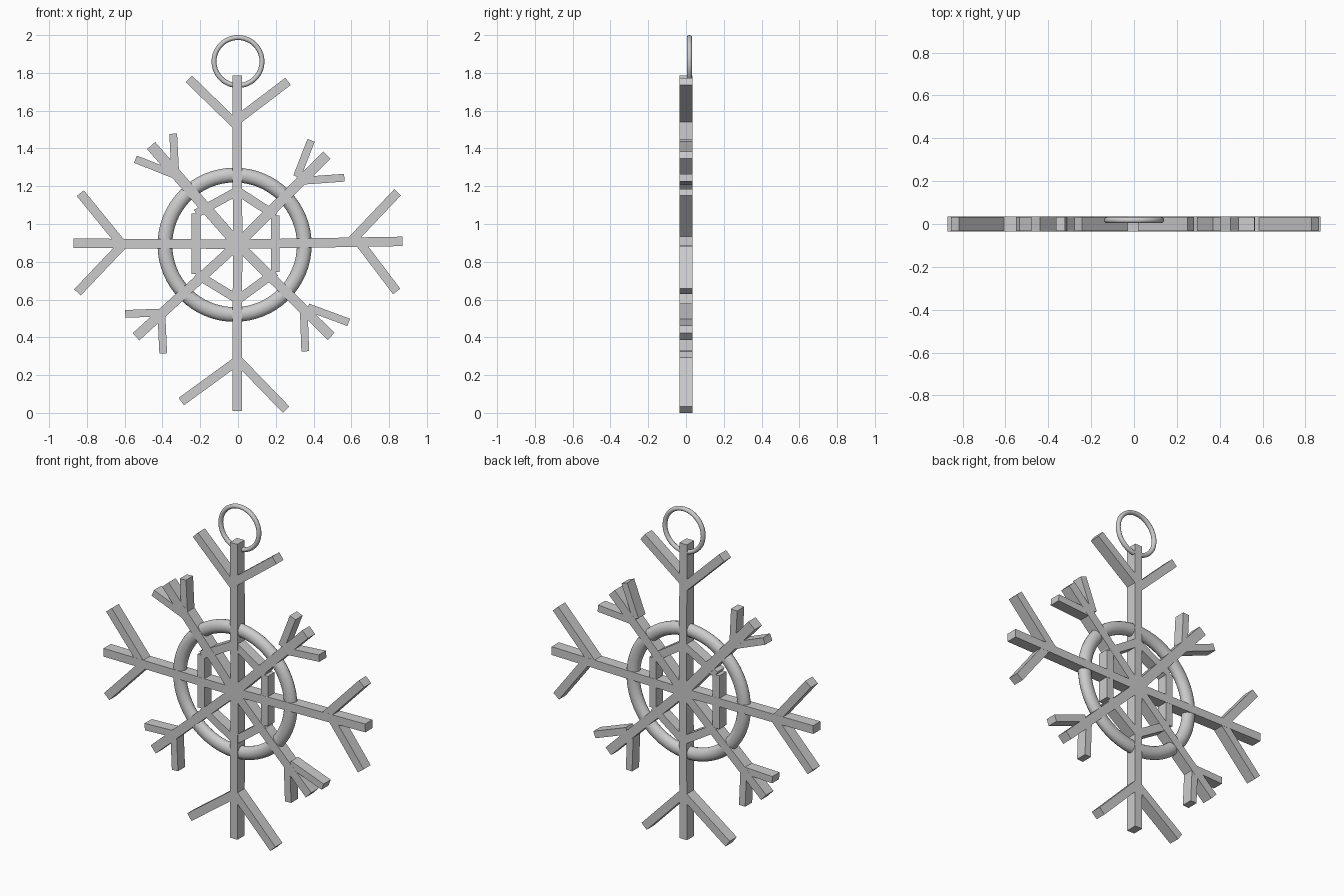
import bpy, math
from mathutils import Matrix, Vector

if "Cube" in bpy.data.objects:
    bpy.data.objects.remove(bpy.data.objects["Cube"])

HALF = 0.034            # half thickness of the flat bars
HUB = (-0.002, 0.893)   # centre of the snowflake (x, z)


def bar(name, a, b, width, half=HALF):
    """Square-ended bar from a to b in the xz plane."""
    p, q = Vector((a[0], 0, a[1])), Vector((b[0], 0, b[1]))
    d = q - p
    bpy.ops.mesh.primitive_cube_add(size=1)
    ob = bpy.context.object
    ob.name = name
    size = Matrix.Diagonal((d.length, 2 * half, width, 1))
    turn = Matrix.Rotation(-math.atan2(d.z, d.x), 4, 'Y')
    ob.data.transform(Matrix.Translation((p + q) / 2) @ turn @ size)
    return ob


def ring(name, x, y, z, major, minor, depth):
    """Upright ring facing the front; depth is its half thickness in y."""
    bpy.ops.mesh.primitive_torus_add(major_radius=major, minor_radius=minor,
                                     major_segments=64, minor_segments=16)
    ob = bpy.context.object
    ob.name = name
    ob.data.transform(Matrix.Translation((x, y, z))
                      @ Matrix.Rotation(math.pi / 2, 4, 'X')
                      @ Matrix.Diagonal((1, 1, depth / minor, 1)))
    bpy.ops.object.shade_smooth()


# Each arm: tip, width, then two side branches (start, end)
arms = {
    "top": ((-0.005, 1.785), 0.05,
            ((-0.005, 1.52), (-0.26, 1.768)), ((-0.005, 1.55), (0.265, 1.755))),
    "bottom": ((-0.005, 0.01), 0.05,
               ((-0.005, 0.275), (-0.30, 0.06)), ((-0.005, 0.285), (0.255, 0.017))),
    "left": ((-0.87, 0.898), 0.05,
             ((-0.62, 0.90), (-0.835, 1.163)), ((-0.615, 0.885), (-0.85, 0.638))),
    "right": ((0.87, 0.908), 0.05,
              ((0.60, 0.91), (0.845, 1.168)), ((0.63, 0.92), (0.84, 0.643))),
    "upper_left": ((-0.46, 1.415), 0.057,
                   ((-0.333, 1.28), (-0.343, 1.478)), ((-0.333, 1.26), (-0.543, 1.343))),
    "upper_right": ((0.47, 1.365), 0.054,
                    ((0.312, 1.25), (0.387, 1.443)), ((0.312, 1.227), (0.563, 1.245))),
    "lower_left": ((-0.54, 0.403), 0.052,
                   ((-0.385, 0.532), (-0.597, 0.524)), ((-0.406, 0.538), (-0.396, 0.315))),
    "lower_right": ((0.493, 0.405), 0.052,
                    ((0.37, 0.559), (0.586, 0.479)), ((0.348, 0.548), (0.356, 0.326))),
}
for side, (tip, width, *branches) in arms.items():
    bar(side + "_arm", HUB, tip, width)
    branch_width = 0.048 if "_" not in side else 0.041
    for i, (start, end) in enumerate(branches):
        bar(f"{side}_branch_{i + 1}", start, end, branch_width, HALF - 0.0005)

# Inner hexagon of bars
hexagon = [(-0.003, 1.175), (0.198, 1.045), (0.198, 0.745),
           (0.0, 0.60), (-0.222, 0.735), (-0.222, 1.055)]
for i, a in enumerate(hexagon):
    bar(f"hexagon_side_{i + 1}", a, hexagon[(i + 1) % 6], 0.046, HALF - 0.001)

# Round middle ring and hanging loop
ring("middle_ring", -0.018, 0, 0.89, 0.369, 0.039, 0.033)
ring("hanging_loop", 0, 0.018, 1.86, 0.127, 0.013, 0.014)
